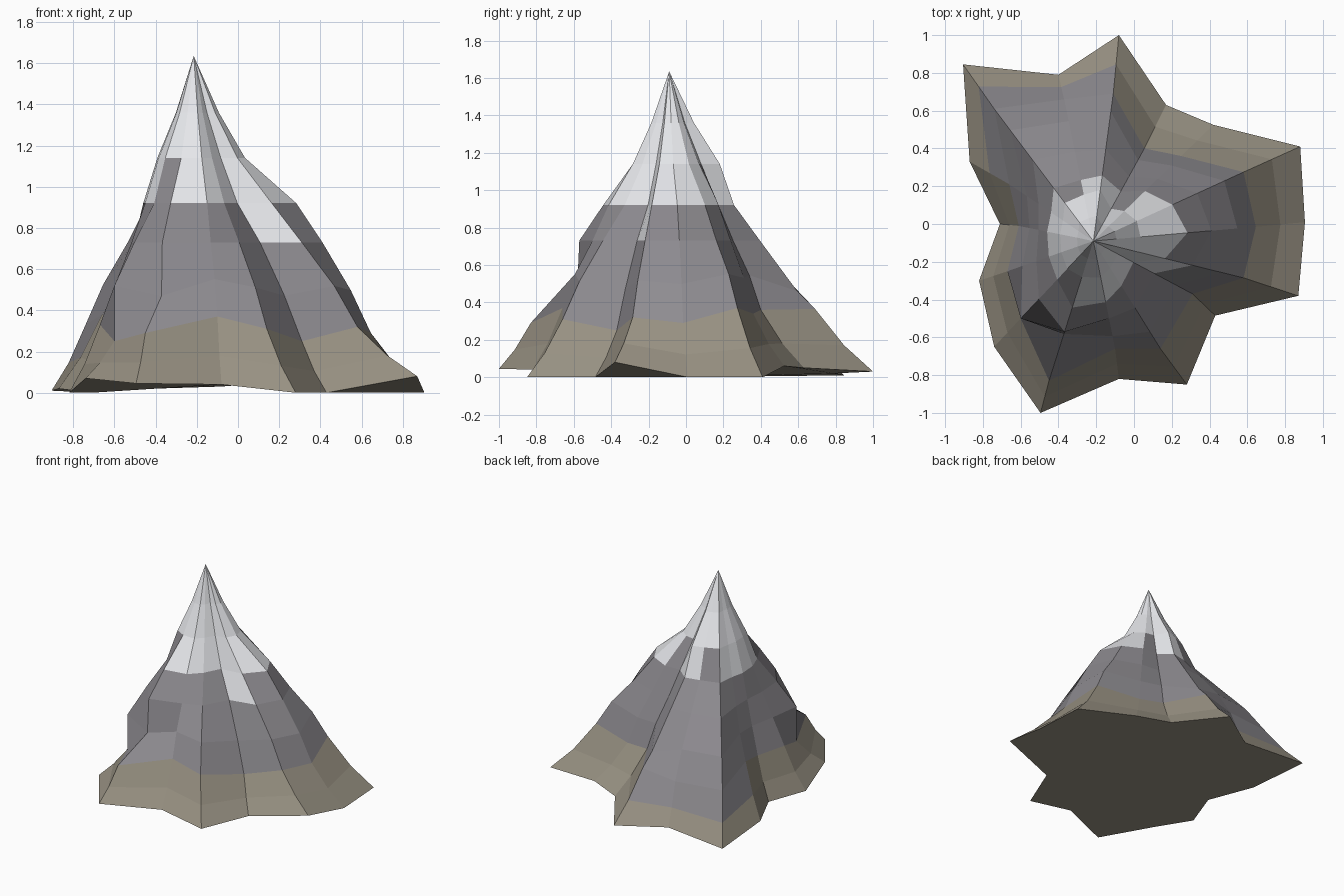
import bpy
from mathutils import Vector

if "Cube" in bpy.data.objects:
    bpy.data.objects.remove(bpy.data.objects["Cube"])

N = 16
APEX = Vector((-0.215, -0.09, 1.635))

# Foot outline, one point per ridge or gully, counter-clockwise from +x
FOOT = [(.905, .01, 0), (.88, .41, 0), (.42, .525, .06), (.17, .63, .05),
        (-.08, 1.0, .03), (-.40, .79, .02), (-.905, .845, .01), (-.87, .33, .02),
        (-.71, 0, 0), (-.82, -.30, 0), (-.74, -.65, .07), (-.495, -1.0, .045),
        (-.08, -.82, .04), (.28, -.85, 0), (.43, -.485, 0), (.87, -.38, .08)]

# Shoulder ring where earth turns to rock
SHOULDER = [(.645, -.015, .29), (.58, .275, .37), (.25, .36, .34), (.055, .40, .36),
            (-.11, .69, .365), (-.37, .66, .32), (-.74, .61, .33), (-.66, .21, .38),
            (-.61, -.01, .33), (-.67, -.25, .33), (-.60, -.50, .25), (-.45, -.83, .29),
            (-.10, -.66, .37), (.14, -.66, .31), (.31, -.37, .25), (.58, -.285, .32)]

# Radius of the upper ring about the summit axis, and its narrowing one ring up
UPPER = [.50, .46, .38, .30, .35, .33, .35, .27, .25, .25, .28, .37, .33, .28, .24, .39]
NECK = [.5, .55, .6, .65, .78, .76, .72, .72, .72, .72, .72, .54, .6, .6, .62, .56]

# Ridges with cliffs or steps: (inset of ring c, height of ring c, inset of ring d)
STEPS = {4: (.22, .46, .68), 7: (.42, .55, .7), 8: (.38, .54, .7), 9: (.36, .54, .7),
         10: (.0, .52, .5), 11: (.64, .47, .67)}


def spoke(i):
    """Points from foot to just under the summit along one ridge."""
    foot, b = Vector(FOOT[i]), Vector(SHOULDER[i])
    flat = Vector((b.x - APEX.x, b.y - APEX.y, 0)).normalized()
    axis = Vector((APEX.x, APEX.y, 0))

    def at(radius, z):
        return axis + flat * radius + Vector((0, 0, z))

    a = foot.lerp(b, .5)
    a.z = foot.z + .42 * (b.z - foot.z)
    e = at(UPPER[i], .92)
    tc, zc, td = STEPS.get(i, (.27, b.z + .33 * (.92 - b.z), .65))
    c, d = b.lerp(e, tc), b.lerp(e, td)
    c.z, d.z = zc, .73
    neck = UPPER[i] * NECK[i]
    return [foot, a, b, c, d, e, at(neck, 1.14), at(neck * .49, 1.36)]


def material(name, rgb):
    m = bpy.data.materials.new(name)
    m.diffuse_color = (*rgb, 1)
    m.use_nodes = True
    m.node_tree.nodes["Principled BSDF"].inputs["Base Color"].default_value = m.diffuse_color
    return m


spokes = [spoke(i) for i in range(N)]
levels = len(spokes[0])
verts = [spokes[i][k] for k in range(levels) for i in range(N)] + [APEX]
faces, mats = [list(range(N))[::-1]], [0]

# Bands of faces: earth, rock, then snow
for k in range(levels - 1):
    for i in range(N):
        j = (i + 1) % N
        faces.append([k * N + i, k * N + j, (k + 1) * N + j, (k + 1) * N + i])
        earth = k == 0 or (k == 1 and i not in (4, 5, 6))
        snow = k > 5 or (k == 5 and i not in (2, 5, 10)) or (k == 4 and i == 14)
        mats.append(0 if earth else 2 if snow else 1)

# Summit fan
top = (levels - 1) * N
for i in range(N):
    faces.append([top + i, top + (i + 1) % N, levels * N])
    mats.append(2)

mesh = bpy.data.meshes.new("mountain")
mesh.from_pydata(verts, [], faces)
for m in (material("earth", (.32, .29, .23)), material("rock", (.27, .26, .28)),
          material("snow", (.80, .81, .84))):
    mesh.materials.append(m)
for p, m in zip(mesh.polygons, mats):
    p.material_index = m
mesh.update()
bpy.context.collection.objects.link(bpy.data.objects.new("mountain", mesh))
